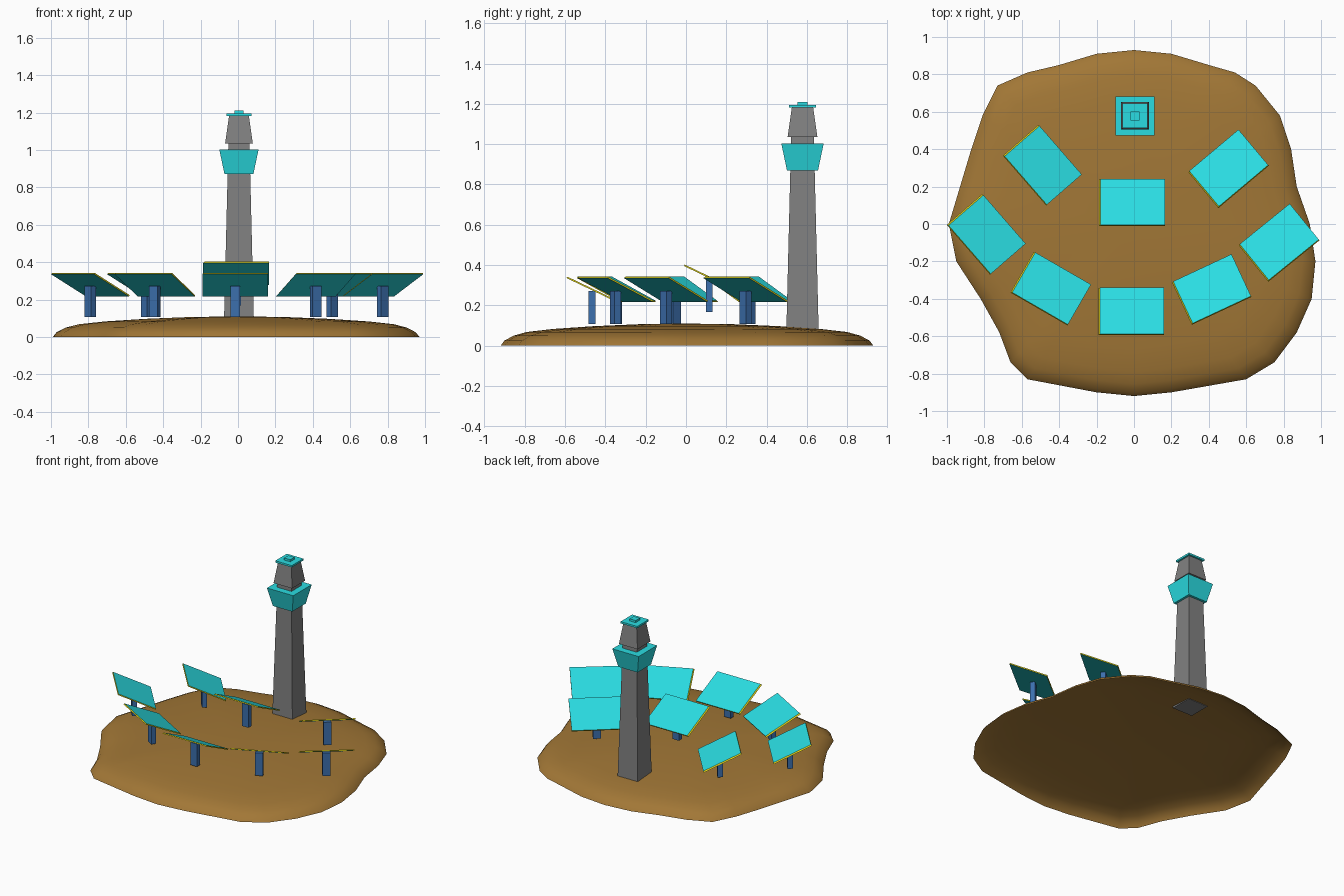
import bpy, bmesh, math
from mathutils import Matrix, Vector

if "Cube" in bpy.data.objects:
    bpy.data.objects.remove(bpy.data.objects["Cube"])


def mat(name, rgb):
    m = bpy.data.materials.new(name)
    m.diffuse_color = (*rgb, 1)
    m.use_nodes = True
    m.node_tree.nodes["Principled BSDF"].inputs["Base Color"].default_value = m.diffuse_color
    return m


SAND = mat("sand_brown", (0.36, 0.185, 0.037))
TEAL = mat("mirror_teal", (0.023, 0.72, 0.76))
YELLOW = mat("edge_yellow", (0.75, 0.66, 0.01))
BLUE = mat("post_blue", (0.045, 0.16, 0.42))
GREY = mat("tower_grey", (0.22, 0.22, 0.22))


def make(name, verts, faces, mats, matrix=None, fix_normals=True):
    me = bpy.data.meshes.new(name)
    bm = bmesh.new()
    vs = [bm.verts.new(v) for v in verts]
    for f in faces:
        bm.faces.new([vs[i] for i in f])
    if fix_normals:
        bmesh.ops.recalc_face_normals(bm, faces=bm.faces)
    if matrix:
        bm.transform(matrix)
    bm.to_mesh(me)
    bm.free()
    for m in mats:
        me.materials.append(m)
    ob = bpy.data.objects.new(name, me)
    bpy.context.collection.objects.link(ob)
    return ob


BOX = [(3, 2, 1, 0), (4, 5, 6, 7), (0, 1, 5, 4), (1, 2, 6, 5), (2, 3, 7, 6), (3, 0, 4, 7)]


def rect(x0, x1, y0, y1, z):
    return [(x0, y0, z), (x1, y0, z), (x1, y1, z), (x0, y1, z)]


def square_frustum(name, r0, z0, r1, z1, m):
    # tapered square block on the tower axis
    return make(name, rect(-r0, r0, -r0, r0, z0) + rect(-r1, r1, -r1, r1, z1), BOX, [m],
                Matrix.Translation((0.005, 0.578, 0)))


# Mound: open shell, irregular outline shrunk into rising rings
outline = [(0, .93), (-.2, .91), (-.4, .85), (-.57, .81), (-.73, .74), (-.81, .58), (-.87, .4),
           (-.93, .2), (-.99, 0), (-.95, -.2), (-.82, -.4), (-.72, -.58), (-.66, -.74), (-.57, -.83),
           (-.2, -.9), (0, -.92), (.2, -.9), (.6, -.83), (.75, -.74), (.87, -.58), (.95, -.4),
           (.97, -.2), (.94, 0), (.87, .2), (.84, .4), (.78, .58), (.65, .74), (.54, .81),
           (.4, .85), (.2, .91)]
rings = [(1, 0), (.98, .025), (.93, .05), (.86, .068), (.72, .083), (.5, .097), (.25, .107)]
n = len(outline)
verts = [(x * s, y * s, z) for s, z in rings for x, y in outline] + [(0, 0, .11)]
faces = [(k * n + i, k * n + (i + 1) % n, (k + 1) * n + (i + 1) % n, (k + 1) * n + i)
         for k in range(len(rings) - 1) for i in range(n)]
top = (len(rings) - 1) * n
faces += [(top + i, top + (i + 1) % n, len(verts) - 1) for i in range(n)]
mound = make("sand_mound", verts, faces, [SAND], fix_normals=False)
mound.data.shade_smooth()

# Tower
square_frustum("tower_shaft", .08, .08, .056, 1.05, GREY)
square_frustum("tower_gallery", .077, .87, .105, 1.003, TEAL)
square_frustum("tower_head", .074, 1.035, .053, 1.182, GREY)
square_frustum("tower_lid", .066, 1.182, .066, 1.195, TEAL)
square_frustum("tower_cap", .024, 1.195, .024, 1.21, TEAL)

# Tilted mirrors on posts: x, y, turn in degrees, lift
mirrors = [(-.015, -.467, 0, 0), (-.01, .115, 0, .06),
           (-.445, -.345, -30, 0), (-.79, -.055, -49, 0), (-.49, .315, -49, 0),
           (.415, -.35, 25, 0), (.775, -.1, 39, 0), (.505, .295, 40, 0)]
TILT = Matrix.Rotation(math.radians(-25.6), 4, 'X')
for i, (x, y, a, lift) in enumerate(mirrors, 1):
    place = Matrix.Translation((x, y, lift)) @ Matrix.Rotation(math.radians(a), 4, 'Z')
    w, d, t = .176, .138, .004
    # mirror slab with yellow rim that shows on the left and high edges
    slab = make(f"mirror_{i}", rect(-w, w, -d, d, -t) + rect(-w + .008, w, -d + .002, d, t), BOX,
                [TEAL, YELLOW], place @ Matrix.Translation((0, 0, .28)) @ TILT)
    up = (place @ TILT).to_3x3() @ Vector((0, 0, 1))
    for p in slab.data.polygons:
        p.material_index = 0 if abs(p.normal.dot(up)) > .9 else 1
    make(f"post_{i}", rect(-.026, .026, -.017, .017, .108) + rect(-.026, .026, -.017, .017, .272),
         BOX, [BLUE], place)
